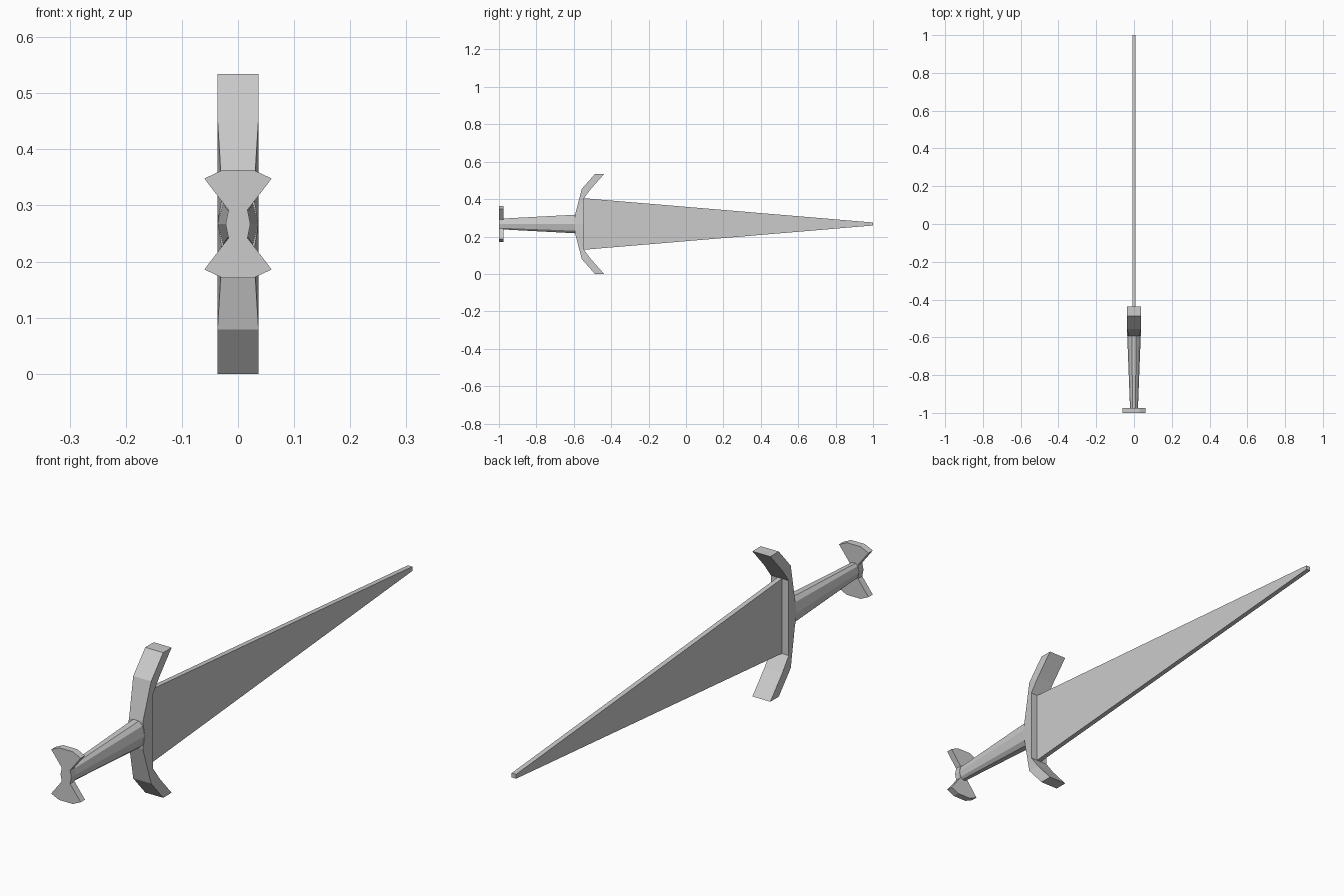
import bpy, bmesh

if "Cube" in bpy.data.objects:
    bpy.data.objects.remove(bpy.data.objects["Cube"])

ZC = 0.267  # height of the sword's long axis


def make_object(name, verts, faces):
    mesh = bpy.data.meshes.new(name)
    mesh.from_pydata(verts, [], faces)
    bm = bmesh.new()
    bm.from_mesh(mesh)
    bmesh.ops.recalc_face_normals(bm, faces=bm.faces)
    bm.to_mesh(mesh)
    bm.free()
    obj = bpy.data.objects.new(name, mesh)
    bpy.context.collection.objects.link(obj)
    return obj


def loft(name, rings):
    """Skin a list of equal-length rings and cap both ends."""
    n = len(rings[0])
    verts = [p for ring in rings for p in ring]
    faces = [list(range(n)), list(range(len(verts) - n, len(verts)))]
    for r in range(len(rings) - 1):
        for i in range(n):
            j = (i + 1) % n
            faces.append([r * n + i, r * n + j, (r + 1) * n + j, (r + 1) * n + i])
    return make_object(name, verts, faces)


def along_y(section, y, scale=1.0):
    return [(x * scale, y, ZC + z * scale) for x, z in section]


def mirror_quarter(quarter):
    """Complete an outline from its top-right quarter (ends on the x axis)."""
    right = quarter + [(x, -z) for x, z in reversed(quarter[:-1])]
    return right + [(-x, z) for x, z in reversed(right) if x > 0]


def rect(w, h):
    return [(w, h), (w, -h), (-w, -h), (-w, h)]


# Blade: flat tapering wedge
loft("blade", [along_y(rect(0.009, 0.138), -0.55),
               along_y(rect(0.009, 0.008), 1.0)])

# Grip: faceted, tapering towards the pommel
grip = mirror_quarter([(0.012, 0.05), (0.027, 0.036), (0.036, 0.0)])
loft("grip", [along_y(grip, -0.98, 0.58), along_y(grip, -0.585)])

# Crossguard: (back y, back z, back half width, front y, front z)
half = [(-0.487, 0.267, 0.0365, -0.438, 0.267),
        (-0.557, 0.188, 0.0365, -0.508, 0.188),
        (-0.593, 0.05, 0.028, -0.545, 0.138)]
stations = half + [(-0.593, 0.0, 0.036, -0.545, 0.0)]
stations += [(a, -b, w, c, -d) for a, b, w, c, d in reversed(half)]
loft("crossguard", [[(-w, a, ZC + b), (w, a, ZC + b),
                     (0.0365, c, ZC + d), (-0.0365, c, ZC + d)]
                    for a, b, w, c, d in stations])

# Pommel: thin double fan plate
fan = mirror_quarter([(0.028, 0.096), (0.06, 0.081), (0.017, 0.025), (0.022, 0.0)])
loft("pommel", [along_y(fan, -1.0), along_y(fan, -0.975)])
